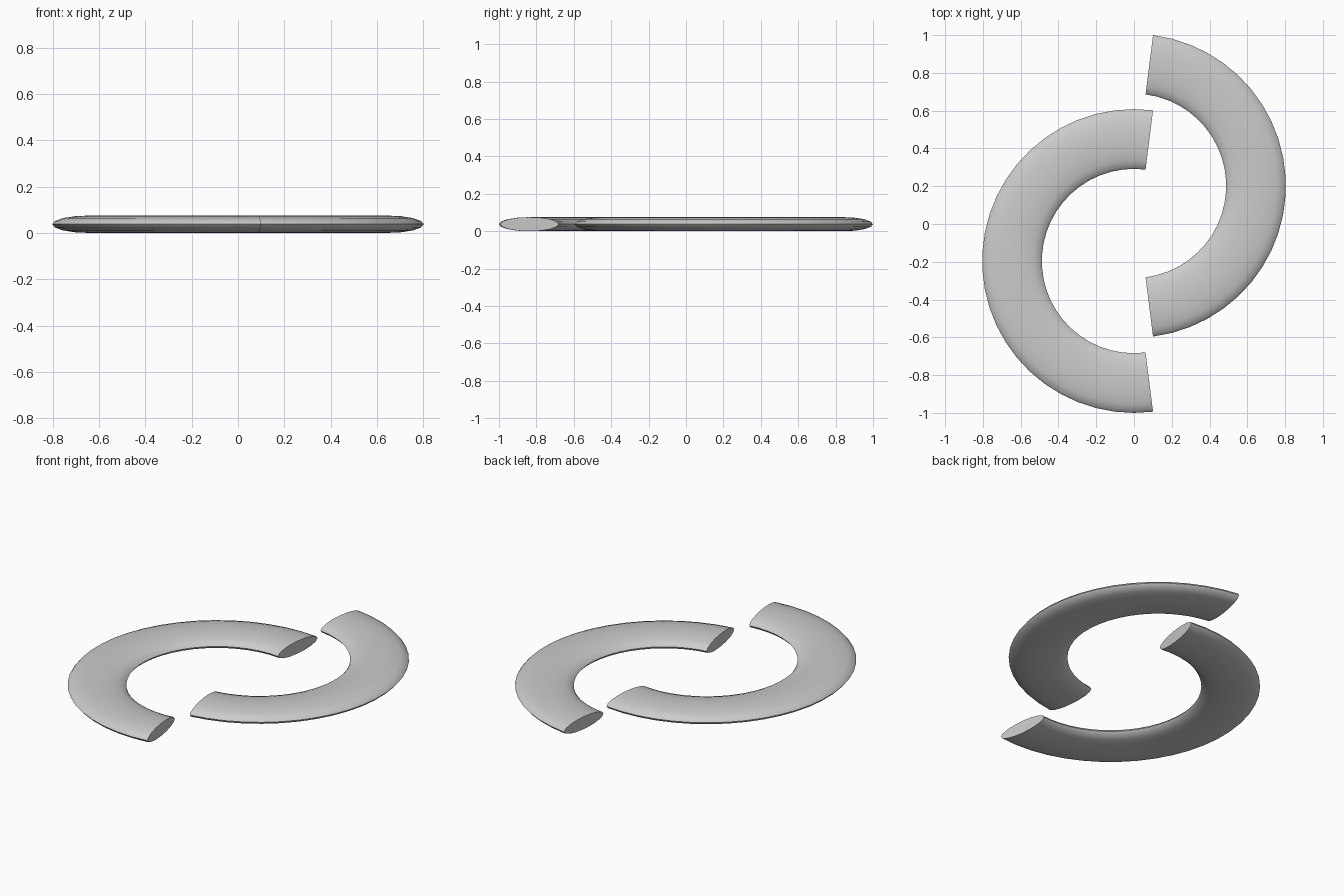
import bpy, bmesh, math

if "Cube" in bpy.data.objects:
    bpy.data.objects.remove(bpy.data.objects["Cube"])

R_MID, HALF_W, HALF_H = 0.646, 0.158, 0.0375
SIDES = 16
STEP = math.radians(7.2)  # a full ring would be 50 segments


def arc(name, start, steps, cy):
    """Sweep a flattened round section around (0, cy), with capped ends."""
    bm = bmesh.new()
    rings = []
    for i in range(steps + 1):
        a = start + i * STEP
        ring = []
        for k in range(SIDES):
            t = 2 * math.pi * k / SIDES
            r = R_MID + HALF_W * math.cos(t)
            ring.append(bm.verts.new((r * math.cos(a), cy + r * math.sin(a),
                                      HALF_H + HALF_H * math.sin(t))))
        rings.append(ring)
    for p, q in zip(rings, rings[1:]):
        for k in range(SIDES):
            n = (k + 1) % SIDES
            bm.faces.new((p[k], p[n], q[n], q[k]))
    bm.faces.new(rings[0])
    bm.faces.new(rings[-1][::-1])
    bmesh.ops.recalc_face_normals(bm, faces=bm.faces)
    mesh = bpy.data.meshes.new(name)
    bm.to_mesh(mesh)
    bm.free()
    ob = bpy.data.objects.new(name, mesh)
    bpy.context.collection.objects.link(ob)
    bpy.ops.object.select_all(action='DESELECT')
    ob.select_set(True)
    bpy.context.view_layer.objects.active = ob
    bpy.ops.object.shade_smooth_by_angle(angle=math.radians(60))


# Shorter arc on the right, longer arc on the left, slid apart along y
arc("right_arc", math.radians(-82.8), 23, 0.202)
arc("left_arc", math.radians(82.8), 27, -0.196)
